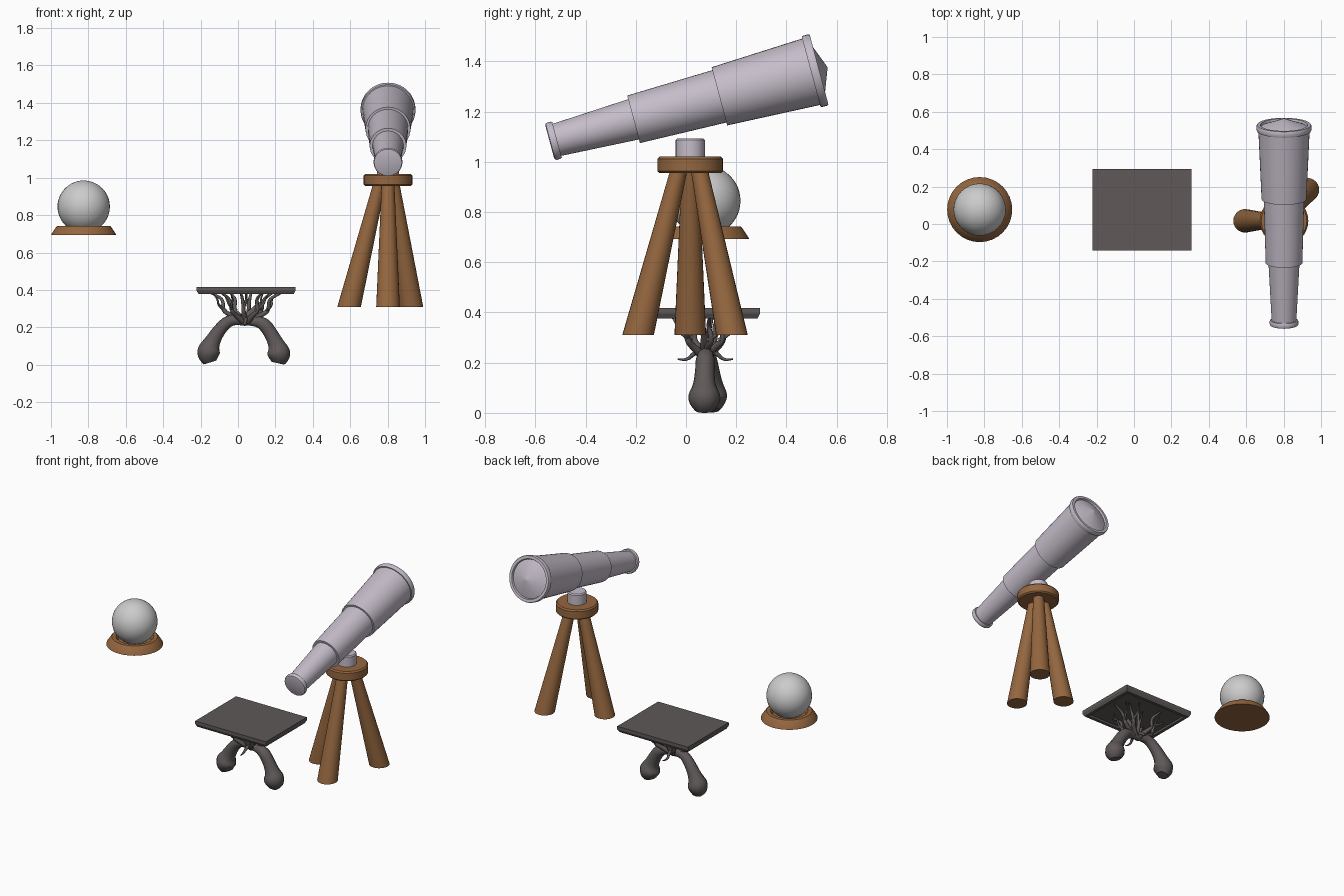
import bpy, bmesh, math
from mathutils import Vector

if "Cube" in bpy.data.objects:
    bpy.data.objects.remove(bpy.data.objects["Cube"])


def material(name, rgb):
    m = bpy.data.materials.new(name)
    m.diffuse_color = (*rgb, 1)
    m.use_nodes = True
    m.node_tree.nodes["Principled BSDF"].inputs["Base Color"].default_value = m.diffuse_color
    return m


WOOD = material("wood", (0.30, 0.135, 0.05))
METAL = material("pale_metal", (0.56, 0.51, 0.59))
DARK = material("dark_wood", (0.115, 0.10, 0.098))


def smooth(ob, angle=35):
    bpy.ops.object.select_all(action='DESELECT')
    ob.select_set(True)
    bpy.context.view_layer.objects.active = ob
    bpy.ops.object.shade_smooth_by_angle(angle=math.radians(angle))


def finish(name, bm, mat, loc=(0, 0, 0), rot=(0, 0, 0), shade=True):
    bmesh.ops.recalc_face_normals(bm, faces=bm.faces)
    me = bpy.data.meshes.new(name)
    bm.to_mesh(me)
    bm.free()
    ob = bpy.data.objects.new(name, me)
    bpy.context.collection.objects.link(ob)
    ob.location, ob.rotation_euler = loc, rot
    if mat:
        me.materials.append(mat)
    if shade:
        smooth(ob)
    return ob


def loft(name, rings, mat, loc=(0, 0, 0), rot=(0, 0, 0), n=32):
    """Rings of (radius, height) or (radius, height, dx, dy); ends are capped."""
    bm = bmesh.new()
    prev = None
    for i, (r, z, *off) in enumerate(rings):
        dx, dy = off or (0, 0)
        ring = [bm.verts.new((dx + r * math.cos(k * math.tau / n),
                              dy + r * math.sin(k * math.tau / n), z)) for k in range(n)]
        if prev:
            for k in range(n):
                bm.faces.new((prev[k], prev[(k + 1) % n], ring[(k + 1) % n], ring[k]))
        if i in (0, len(rings) - 1):
            bm.faces.new(ring)
        prev = ring
    return finish(name, bm, mat, loc, rot)


def limb(name, points, mat=DARK, y_taper=1):
    """Organic tapered tube through (x, y, z, radius) points."""
    cu = bpy.data.curves.new(name, 'CURVE')
    cu.dimensions = '3D'
    cu.bevel_depth, cu.bevel_resolution = 1, 3
    cu.use_fill_caps = True
    cu.resolution_u = 4
    sp = cu.splines.new('NURBS')
    sp.points.add(len(points) - 1)
    for p, (x, y, z, r) in zip(sp.points, points):
        p.co, p.radius = (x, y, z, 1), r
    sp.use_endpoint_u, sp.order_u = True, 3
    ob = bpy.data.objects.new(name, cu)
    bpy.context.collection.objects.link(ob)
    cu.materials.append(mat)
    bpy.ops.object.select_all(action='DESELECT')
    ob.select_set(True)
    bpy.context.view_layer.objects.active = ob
    bpy.ops.object.convert(target='MESH')
    smooth(bpy.context.object, 50)


# Crystal ball on its flared stand
bm = bmesh.new()
bmesh.ops.create_uvsphere(bm, u_segments=32, v_segments=24, radius=0.14)
finish("glass_ball", bm, None, (-0.825, 0.077, 0.845))
loft("ball_stand", [(0.174, 0.693), (0.172, 0.699), (0.146, 0.738), (0.14, 0.743),
                    (0.115, 0.743), (0.10, 0.725)], WOOD, (-0.825, 0.077, 0))

# Telescope tube: stepped draw sections, end rims, shallow cone lens
T = math.radians(-75)
EYE = (0.802, -0.543, 1.08)
loft("telescope_tube", [
    (0.066, 0), (0.074, 0.003), (0.077, 0.010), (0.077, 0.022), (0.074, 0.03), (0.066, 0.03),
    (0.083, 0.346), (0.098, 0.346), (0.108, 0.70), (0.120, 0.70), (0.137, 1.078),
    (0.144, 1.078), (0.147, 1.085), (0.147, 1.105), (0.144, 1.111), (0.126, 1.111),
    (0.122, 1.098)], METAL, EYE, (T, 0, 0), 40)
loft("objective_lens", [(0.122, 1.09), (0.121, 1.10), (0.001, 1.146)], METAL, EYE, (T, 0, 0), 40)

# Tripod: neck, hub and three tapered legs
HX, HY = 0.802, 0.017
loft("tripod_neck", [(0.058, 1.0), (0.058, 1.087), (0.052, 1.094)], METAL, (HX, HY, 0))
loft("tripod_hub", [(0.122, 0.955), (0.13, 0.963), (0.13, 1.012), (0.122, 1.021)],
     WOOD, (HX, HY, 0))
for i, deg in enumerate((180, 53, -90)):
    c, s = math.cos(math.radians(deg)), math.sin(math.radians(deg))
    loft(f"tripod_leg_{i + 1}", [(0.063, 0.31, 0.208 * c, 0.208 * s),
                                 (0.034, 0.97, 0.045 * c, 0.045 * s)], WOOD, (HX, HY, 0), n=24)

# Table top: thin slab over a slightly inset, recessed frame
CX, CY = 0.043, 0.077
bm = bmesh.new()
prev = None
levels = [(0, 0.417), (0, 0.396), (0.010, 0.377), (0.030, 0.377), (0.034, 0.389)]
for i, (d, z) in enumerate(levels):
    hx, hy = 0.264 - d, 0.218 - d
    ring = [bm.verts.new((sx * hx, sy * hy, z)) for sx, sy in ((1, 1), (-1, 1), (-1, -1), (1, -1))]
    if prev:
        for k in range(4):
            bm.faces.new((prev[k], prev[(k + 1) % 4], ring[(k + 1) % 4], ring[k]))
    if i in (0, len(levels) - 1):
        bm.faces.new(ring)
    prev = ring
finish("table_top", bm, DARK, (CX, CY, 0), shade=False)

# Two arched trunk legs with bulbous feet, meeting in the middle
limb("table_leg_right", [(0.214, 0.073, 0.008, 0.036), (0.219, 0.073, 0.03, 0.058),
                         (0.218, 0.073, 0.07, 0.067), (0.205, 0.073, 0.11, 0.044),
                         (0.175, 0.075, 0.17, 0.038), (0.135, 0.077, 0.225, 0.038),
                         (0.075, 0.08, 0.232, 0.022), (0.0, 0.08, 0.225, 0.018),
                         (-0.03, 0.08, 0.24, 0.012)])
limb("table_leg_left", [(-0.15, 0.1, 0.012, 0.036), (-0.157, 0.1, 0.035, 0.056),
                        (-0.158, 0.1, 0.075, 0.067), (-0.14, 0.1, 0.12, 0.044),
                        (-0.105, 0.095, 0.18, 0.036), (-0.05, 0.085, 0.24, 0.032),
                        (0.02, 0.08, 0.24, 0.026), (0.07, 0.077, 0.27, 0.022),
                        (0.12, 0.075, 0.33, 0.012)])

# Branches spreading to the underside, with side twigs
for i, (dx, dy) in enumerate(((-0.20, 0.03), (-0.14, -0.10), (0.20, 0.02), (0.15, 0.10),
                              (-0.09, 0.13), (0.09, -0.13), (-0.03, -0.07), (0.03, 0.06))):
    p = lambda f, z, r, w=0: (CX + dx * f - dy * w, CY + dy * f + dx * w, z, r)
    limb(f"branch_{i + 1}", [p(0.1, 0.23, 0.017), p(0.4, 0.265, 0.014), p(0.62, 0.29, 0.011, 0.08),
                             p(0.6, 0.345, 0.009), p(0.8, 0.372, 0.008), p(1.0, 0.388, 0.004)])
    limb(f"twig_{i + 1}", [p(0.55, 0.29, 0.009), p(0.72, 0.315, 0.007, 0.2),
                           p(0.7, 0.35, 0.005, 0.3), p(0.85, 0.385, 0.003, 0.35)])

# Drooping twigs at the front and back
for side, name in ((-1, "front"), (1, "back")):
    limb(f"drooping_twig_{name}", [(CX, CY, 0.25, 0.014), (CX, CY + side * 0.04, 0.245, 0.01),
                                   (CX - 0.01, CY + side * 0.075, 0.205, 0.006),
                                   (CX, CY + side * 0.11, 0.215, 0.003)])
